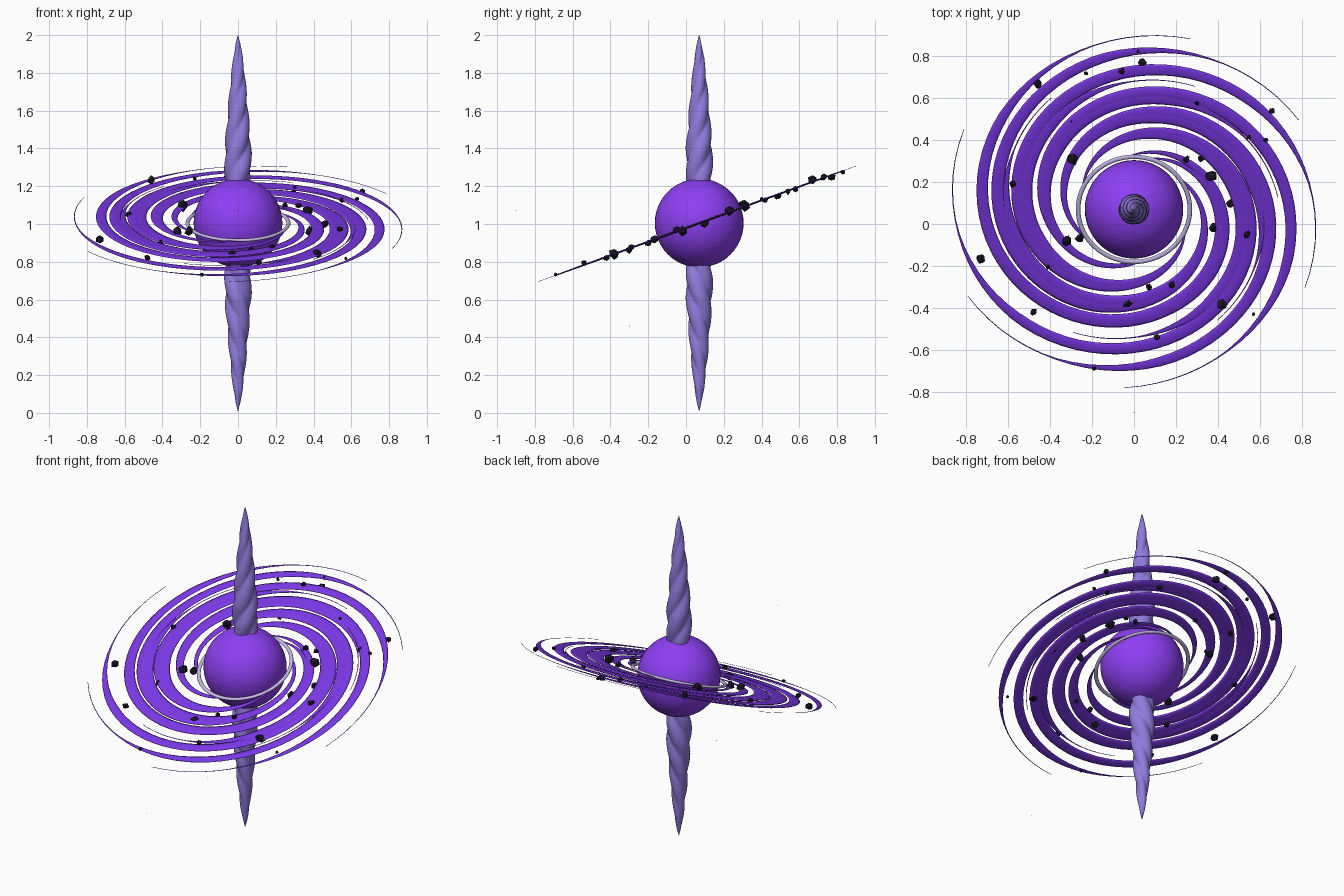
import bpy, bmesh, random
from math import sin, cos, pi, radians, tau
from mathutils import Matrix, Vector

if "Cube" in bpy.data.objects:
    bpy.data.objects.remove(bpy.data.objects["Cube"])

random.seed(4)
CENTRE = Vector((0, 0.07, 1.005))
TILT = Matrix.Translation(CENTRE) @ Matrix.Rotation(radians(20), 4, 'X')


def material(name, rgb):
    m = bpy.data.materials.new(name)
    m.diffuse_color = (*rgb, 1)
    m.use_nodes = True
    m.node_tree.nodes["Principled BSDF"].inputs["Base Color"].default_value = m.diffuse_color
    return m


CORE = material("core_purple", (0.27, 0.05, 0.90))
ARM = material("arm_purple", (0.20, 0.04, 0.80))
JET = material("jet_lavender", (0.28, 0.20, 0.72))
RING = material("ring_pale", (0.55, 0.48, 0.80))
ROCK = material("rock_black", (0.01, 0.008, 0.02))


def add_object(name, bm, mat, smooth=True):
    bmesh.ops.recalc_face_normals(bm, faces=bm.faces)
    me = bpy.data.meshes.new(name)
    bm.to_mesh(me)
    bm.free()
    me.materials.append(mat)
    for p in me.polygons:
        p.use_smooth = smooth
    ob = bpy.data.objects.new(name, me)
    bpy.context.collection.objects.link(ob)
    return ob


def interp(keys, t):
    for (a, va), (b, vb) in zip(keys, keys[1:]):
        if t <= b:
            return va + (vb - va) * (t - a) / (b - a)
    return keys[-1][1]


def loft(bm, rows, closed=False):
    rings = [[bm.verts.new(p) for p in row] for row in rows]
    n = len(rings[0])
    for a, b in zip(rings, rings[1:] + (rings[:1] if closed else [])):
        for j in range(n):
            bm.faces.new((a[j], a[(j + 1) % n], b[(j + 1) % n], b[j]))
    if not closed:
        bm.faces.new(rings[0])
        bm.faces.new(rings[-1])


# central sphere
bm = bmesh.new()
bmesh.ops.create_uvsphere(bm, u_segments=48, v_segments=24, radius=0.235,
                          matrix=Matrix.Translation(CENTRE))
add_object("core_sphere", bm, CORE)

# pale ring around the sphere, tilted with the disk
bm = bmesh.new()
rows = []
for i in range(72):
    a = tau * i / 72
    rows.append([TILT @ Vector(((0.267 + 0.011 * cos(b)) * cos(a),
                                (0.267 + 0.011 * cos(b)) * sin(a), 0.008 * sin(b)))
                 for b in [tau * j / 10 for j in range(10)]])
loft(bm, rows, closed=True)
add_object("inner_ring", bm, RING)


# flattened spiral arms, winding outward clockwise
def spiral_arm(name, tip_deg, r_end, sweep, widths, steps=72):
    bm = bmesh.new()
    rows = []
    for i in range(steps + 1):
        t = i / steps
        a = radians(tip_deg) + sweep * (1 - t)
        r = 0.27 + (r_end - 0.27) * t
        w = interp(widths, t)
        h = min(0.005, max(0.001, w * 0.15))
        rows.append([TILT @ Vector(((r + w * cos(b)) * cos(a),
                                    (r + w * cos(b)) * sin(a), h * sin(b)))
                     for b in [tau * j / 8 for j in range(8)]])
    loft(bm, rows)
    add_object(name, bm, ARM)


LONG = [(0, 0.004), (0.15, 0.018), (0.4, 0.036), (0.6, 0.032),
        (0.8, 0.025), (0.91, 0.003), (1, 0.0015)]
SHORT = [(0, 0.003), (0.2, 0.018), (0.5, 0.036), (0.75, 0.03),
         (0.9, 0.003), (1, 0.0015)]
for i, tip in enumerate((72.7, 30, -26, -93, -151, 153.5)):
    spiral_arm(f"outer_arm_{i + 1}", tip, 0.908, tau * 1.0, LONG)
for i in range(6):
    spiral_arm(f"inner_arm_{i + 1}", 60 * i + 5, 0.69, tau * 0.75, SHORT)


# twisted jets, mirrored above and below
def jet(name, side):
    bm = bmesh.new()
    profile = [(0, 0.066), (0.12, 0.074), (0.25, 0.073), (0.45, 0.060),
               (0.65, 0.046), (0.85, 0.027), (0.95, 0.012), (1, 0.001)]
    rows = []
    for i in range(61):
        t = i / 60
        z = CENTRE.z + side * (0.19 + 0.805 * t)
        r = interp(profile, t)
        row = []
        for j in range(36):
            a = tau * j / 36
            k = r * (0.80 + 0.20 * abs(cos(1.5 * a)))
            b = a + tau * 1.5 * t
            row.append((k * cos(b), CENTRE.y + k * sin(b), z))
        rows.append(row)
    loft(bm, rows)
    add_object(name, bm, JET)


jet("upper_jet", 1)
jet("lower_jet", -1)

# rocks drifting in the disk: x, y, radius
ROCKS = [(.02, .83, .016), (.04, .77, .022), (-.06, .73, .018), (-.46, .67, .026),
         (-.23, .72, .012), (-.30, .49, .018), (-.29, .31, .032), (-.05, .48, .016),
         (.30, .58, .02), (.66, .54, .018), (.55, .42, .016), (.63, .40, .012),
         (.25, .31, .018), (.32, .31, .018), (.37, .23, .03), (.46, .10, .024),
         (-.58, .19, .02), (.54, -.05, .02), (-.73, -.165, .026), (-.32, -.08, .026),
         (-.26, -.07, .026), (-.48, -.42, .02), (.11, -.54, .016), (-.19, -.69, .012),
         (.57, -.43, .01), (.42, -.38, .028), (.07, -.30, .018), (-.03, -.38, .026),
         (.18, -.29, .018), (.38, -.02, .026), (-.41, -.2, .018)]
for i, (x, y, r) in enumerate(ROCKS):
    z = CENTRE.z + (y - CENTRE.y) * 0.364 + random.uniform(-0.015, 0.015)
    bm = bmesh.new()
    bmesh.ops.create_icosphere(bm, subdivisions=1, radius=r)
    for v in bm.verts:
        v.co *= random.uniform(0.7, 1.15)
    bm.transform(Matrix.Translation((x, y, z)))
    add_object(f"rock_{i + 1}", bm, ROCK, smooth=False)

# tiny stray specks in front of the disk
for i, (y, z) in enumerate(((-0.9, 1.07), (-0.9, 0.46), (-0.3, 0.46))):
    bm = bmesh.new()
    bmesh.ops.create_icosphere(bm, subdivisions=1, radius=0.002,
                               matrix=Matrix.Translation((0, y, z)))
    add_object(f"speck_{i + 1}", bm, ROCK, smooth=False)
